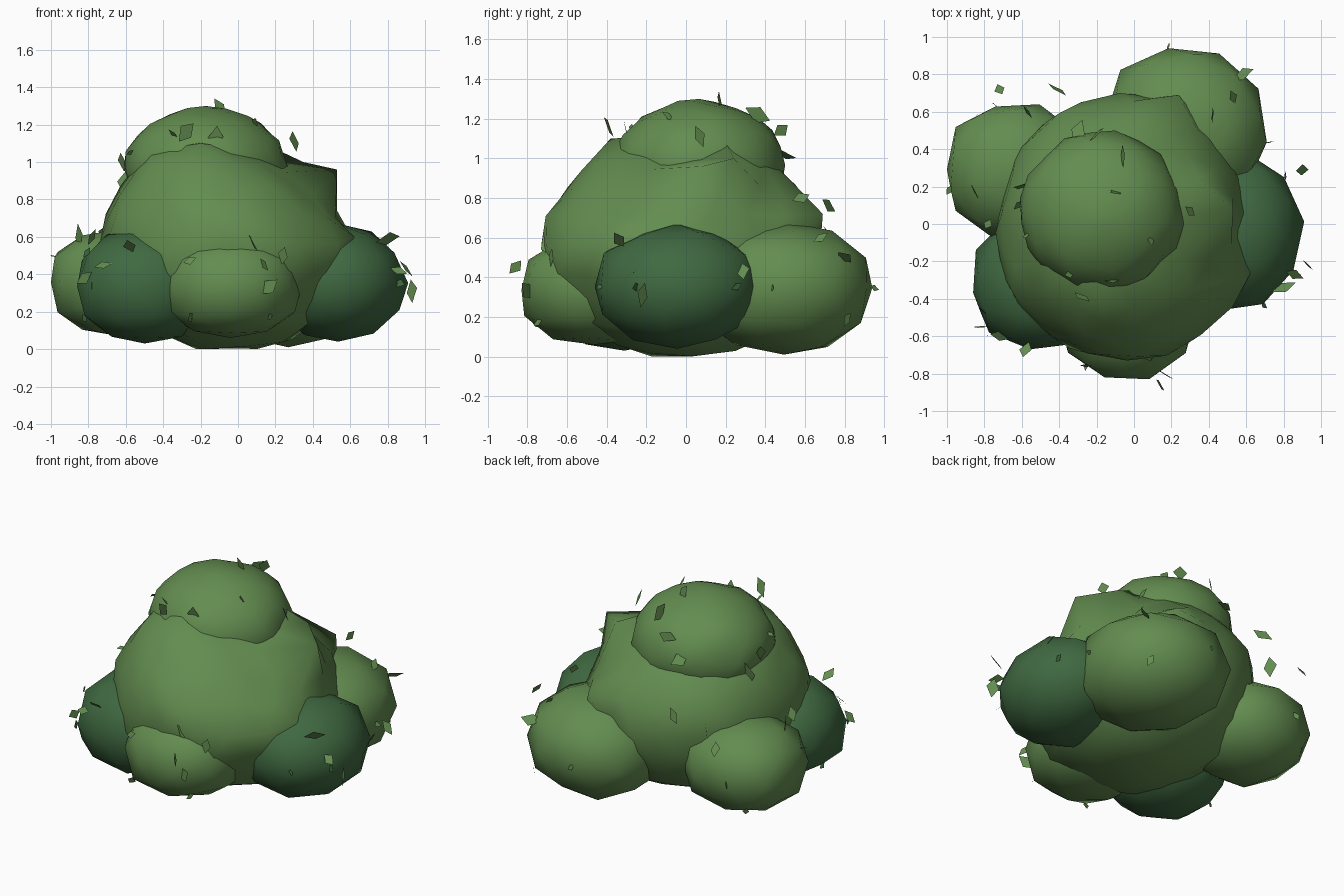
import bpy
import bmesh
import random
from mathutils import Vector, Euler

random.seed(7)
if "Cube" in bpy.data.objects:
    bpy.data.objects.remove(bpy.data.objects["Cube"], do_unlink=True)


def make_material(name, colour):
    mat = bpy.data.materials.new(name)
    mat.use_nodes = True
    mat.diffuse_color = (*colour, 1)
    mat.node_tree.nodes["Principled BSDF"].inputs["Base Color"].default_value = (*colour, 1)
    return mat


light_green = make_material("light_green", (.125, .265, .08))
dark_green = make_material("dark_green", (.05, .14, .052))


def add_object(name, bm, material):
    mesh = bpy.data.meshes.new(name)
    bm.to_mesh(mesh)
    bm.free()
    mesh.materials.append(material)
    obj = bpy.data.objects.new(name, mesh)
    bpy.context.collection.objects.link(obj)
    return obj


def clump(name, low, high, material, detail=2, fullness=2.4, lean=0, pulls=()):
    """Irregular smooth ball of foliage fitted between two corners."""
    low, high = Vector(low), Vector(high)
    bm = bmesh.new()
    bmesh.ops.create_icosphere(bm, subdivisions=detail, radius=1)
    turn = Euler((0, 0, random.uniform(0, 3))).to_matrix()
    for v in bm.verts:
        direction = turn @ v.co
        size = sum(abs(c) ** fullness for c in direction) ** (1 / fullness)
        v.co = direction / size * random.uniform(.97, 1.03)
    for axis in range(3):
        values = [v.co[axis] for v in bm.verts]
        start, span = min(values), max(values) - min(values)
        for v in bm.verts:
            v.co[axis] = low[axis] + (v.co[axis] - start) / span * (high[axis] - low[axis])
    # Narrow the upper half and lean it toward the right
    for v in bm.verts:
        rise = lean * max(0, v.co.z - .6)
        v.co.x = v.co.x * (1 - .5 * rise) - .32 * rise
        v.co.y *= 1 - .2 * rise
    # Pull the nearest points out into corners
    for target in map(Vector, pulls):
        min(bm.verts, key=lambda v: (v.co - target).length).co = target
    for f in bm.faces:
        f.smooth = True
    return add_object(name, bm, material)


# Foliage masses
clump("main_foliage", (-.74, -.73, 0), (.63, .7, 1.13), light_green, 3, 2.1, 1,
      [(.53, .08, .96), (.35, .24, 1), (.18, .2, 1.08), (.53, .14, .74),
       (-.2, -.38, 1.1), (.24, .69, .72), (.62, -.27, .6)])
clumps = [
    clump("top_foliage", (-.61, -.36, .64), (.27, .5, 1.3), light_green, 3, 2),
    clump("back_foliage", (-.16, .04, .01), (.71, .94, .68), light_green),
    clump("right_back_foliage", (-1, -.07, .07), (-.26, .64, .64), light_green),
    clump("right_front_foliage", (-.86, -.67, .03), (-.14, .04, .64), dark_green),
    clump("front_foliage", (-.41, -.83, .06), (.34, -.1, .61), light_green),
    clump("left_foliage", (.18, -.46, .04), (.91, .38, .67), dark_green, fullness=2),
]


def add_leaf(bm, centre, size):
    """Kite-shaped leaf turned at random."""
    turn = Euler([random.uniform(-3, 3) for _ in range(3)]).to_matrix()
    outline = [(-1, 0), (-.1, .6), (1, .1), (.2, -.6)]
    bm.faces.new([bm.verts.new(Vector(centre) + turn @ Vector((x, y, 0)) * size)
                  for x, y in outline])


# Loose leaves around the crown
crown_leaves = [
    (.3, .07, 1.11), (-.1, .17, 1.29), (-.28, -.39, 1.16), (-.12, -.3, 1.13),
    (.09, -.35, .97), (-.2, .48, 1.14), (-.06, .36, 1.22), (-.62, .1, 1),
    (-.6, .2, .9), (-.3, .49, 1.02), (.42, .58, .8), (-.41, .72, .76),
]
# Loose leaves around the skirt
skirt_leaves = [
    (-.72, .72, .62), (-.57, .6, .65), (-.58, -.67, .55), (-.82, -.55, .38),
    (-.72, -.6, .45), (.14, -.86, .45), (.24, -.68, .5), (.16, -.8, .33),
    (.09, -.7, .56), (.9, .29, .43), (.93, -.22, .31), (.86, -.27, .42),
    (.8, -.34, .59), (.58, .8, .5), (.53, .68, .6), (-.85, .17, .6),
    (-.78, 0, .6),
]
for name, places in (("crown_leaves", crown_leaves), ("skirt_leaves", skirt_leaves)):
    bm = bmesh.new()
    for place in places:
        add_leaf(bm, place, random.uniform(.045, .075))
    add_object(name, bm, light_green)

# Small leaves scattered on the outward side of each clump
for obj in clumps:
    bm = bmesh.new()
    middle = Vector((-.06, 0, .4))
    outer = sorted(obj.data.vertices, key=lambda v: -(v.co - middle).length)
    for v in random.sample(outer[:len(outer) // 3], 3):
        add_leaf(bm, v.co + v.normal * .01, random.uniform(.025, .04))
    add_object(obj.name.replace("foliage", "small_leaves"), bm, obj.data.materials[0])
